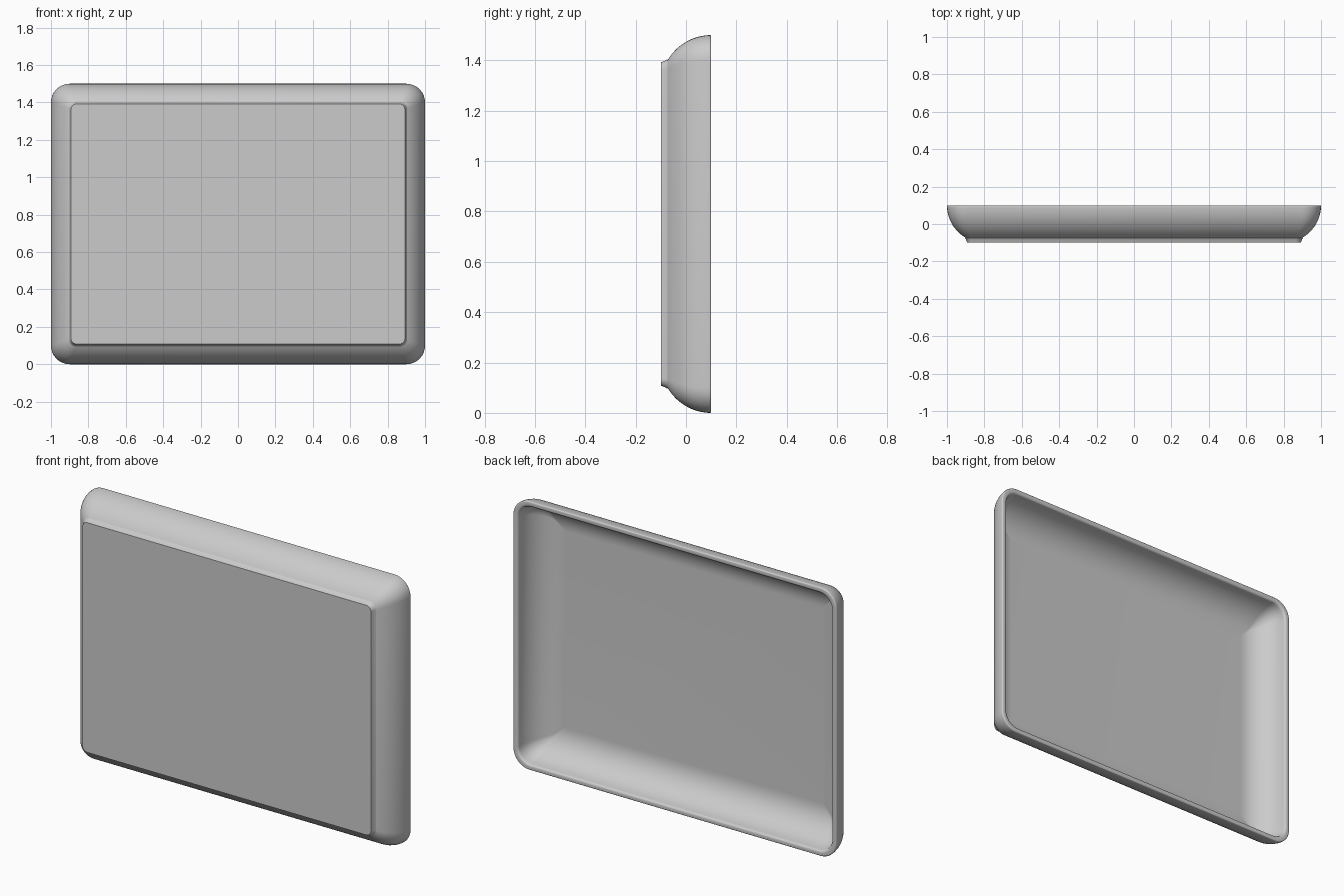
import bpy, bmesh, math

cube = bpy.data.objects.get("Cube")
if cube:
    bpy.data.objects.remove(cube, do_unlink=True)

HALF_X, HALF_Z, HALF_DEPTH = 1.0, 0.75, 0.1
WALL, BOWL, LIP = 0.03, 0.2, 0.006
CORNER_STEPS = 8


def arc(cx, cy, radius, start, end, steps):
    """Points (inset, y) along an arc, angles in degrees."""
    angles = [math.radians(start + (end - start) * i / steps) for i in range(steps + 1)]
    return [(cx + radius * math.cos(a), cy + radius * math.sin(a)) for a in angles]


def ring(bm, inset, y):
    """Rounded rectangle, drawn in from the outer edge by inset."""
    r = max(0.1 - 0.65 * inset, 0.005)
    cx, cz = HALF_X - inset - r, HALF_Z - inset - r
    verts = []
    for quarter, (sx, sz) in enumerate([(1, 1), (-1, 1), (-1, -1), (1, -1)]):
        for i in range(CORNER_STEPS + 1):
            a = math.pi / 2 * (quarter + i / CORNER_STEPS)
            verts.append(bm.verts.new((sx * cx + r * math.cos(a), y,
                                       HALF_Z + sz * cz + r * math.sin(a))))
    return verts


# Wall section: raised foot, outer curve, rounded rim, inner curve
profile = [(0.108, -0.1), (0.106, -0.094), (0.103, -0.087), (0.1, -0.08), (0.096, -0.074)]
profile += arc(BOWL, HALF_DEPTH, BOWL, 240, 184, 14)
profile += arc(LIP, HALF_DEPTH - LIP, LIP, 180, 90, 4)
profile += arc(WALL - 2 * LIP, HALF_DEPTH - 2 * LIP, 2 * LIP, 90, 0, 4)
profile += arc(BOWL, HALF_DEPTH, BOWL - WALL, 186, 270, 16)

# Tray: loft the section, then close the front panel and the inner floor
bm = bmesh.new()
rings = [ring(bm, inset, y) for inset, y in profile]
for a, b in zip(rings, rings[1:]):
    n = len(a)
    for i in range(n):
        j = (i + 1) % n
        bm.faces.new((a[i], a[j], b[j], b[i]))
bm.faces.new(rings[0])
bm.faces.new(rings[-1])
bmesh.ops.recalc_face_normals(bm, faces=bm.faces)
mesh = bpy.data.meshes.new("tray")
bm.to_mesh(mesh)
bm.free()

tray = bpy.data.objects.new("tray", mesh)
bpy.context.collection.objects.link(tray)

# Plain grey material
grey = bpy.data.materials.new("light_grey")
grey.use_nodes = True
color = (0.6, 0.6, 0.6, 1)
grey.diffuse_color = color
grey.node_tree.nodes["Principled BSDF"].inputs["Base Color"].default_value = color
mesh.materials.append(grey)

# Smooth curves, crisp edge around the front panel
bpy.ops.object.select_all(action='DESELECT')
tray.select_set(True)
bpy.context.view_layer.objects.active = tray
bpy.ops.object.shade_smooth_by_angle(angle=math.radians(35))
